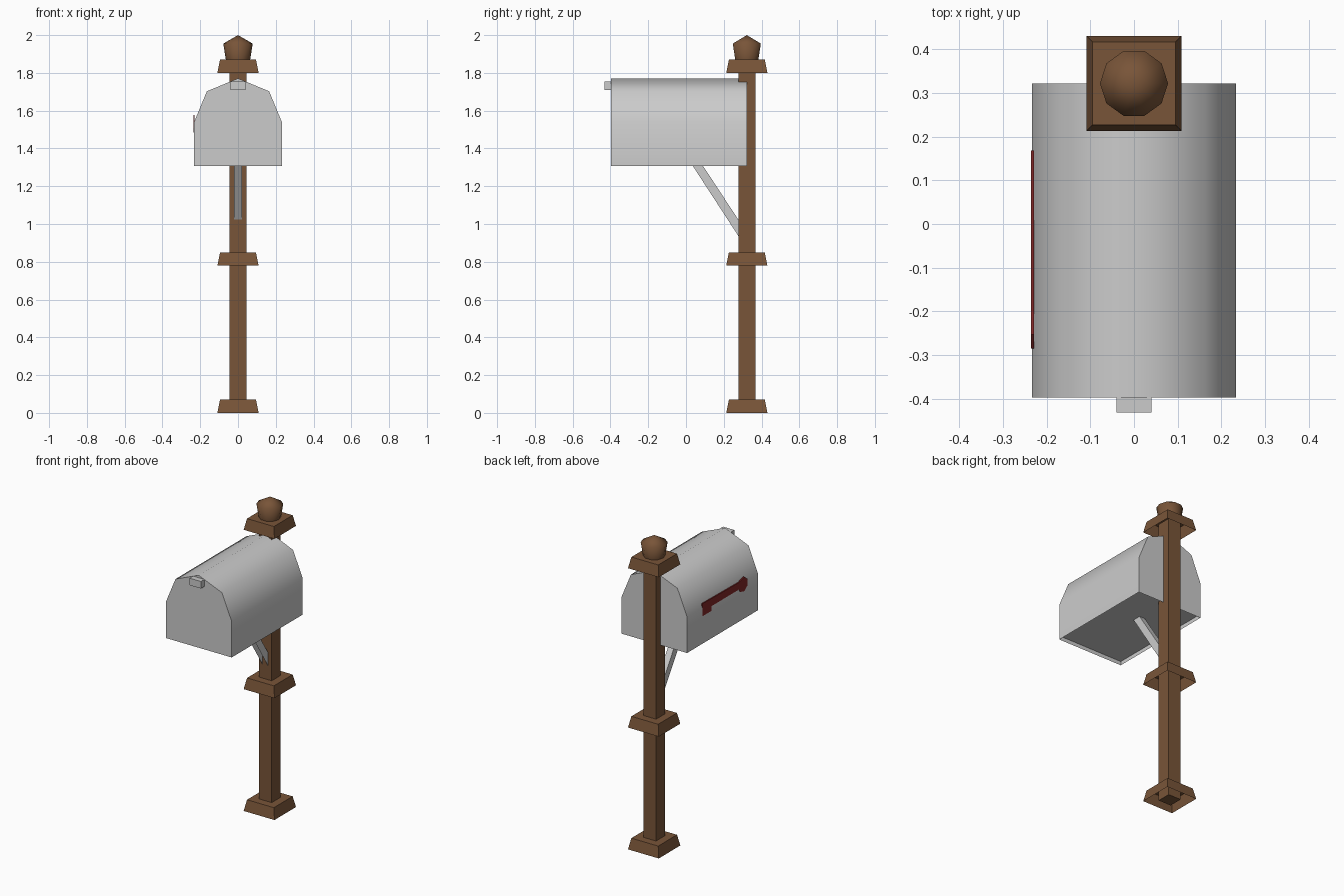
import bpy, bmesh, math

if "Cube" in bpy.data.objects:
    bpy.data.objects.remove(bpy.data.objects["Cube"])

def material(name, rgb):
    m = bpy.data.materials.new(name)
    m.diffuse_color = (*rgb, 1)
    m.use_nodes = True
    m.node_tree.nodes["Principled BSDF"].inputs["Base Color"].default_value = m.diffuse_color
    return m

WOOD = material("wood", (0.19, 0.09, 0.04))
RED = material("red_paint", (0.22, 0.02, 0.02))
POST_Y = 0.322

def build(name, verts, faces, mat=None, smooth=None):
    me = bpy.data.meshes.new(name)
    me.from_pydata(verts, [], faces)
    bm = bmesh.new()
    bm.from_mesh(me)
    bmesh.ops.recalc_face_normals(bm, faces=bm.faces)
    bm.to_mesh(me)
    bm.free()
    ob = bpy.data.objects.new(name, me)
    bpy.context.collection.objects.link(ob)
    if mat:
        me.materials.append(mat)
    if smooth:
        bpy.ops.object.select_all(action='DESELECT')
        ob.select_set(True)
        bpy.context.view_layer.objects.active = ob
        bpy.ops.object.shade_smooth_by_angle(angle=math.radians(smooth))
    return ob

def frustum(name, r0, r1, z0, z1, mat, bottom=False):
    """Square tapered block around the post axis, open below unless asked."""
    sq = [(-1, -1), (1, -1), (1, 1), (-1, 1)]
    verts = [(x * r, POST_Y + y * r, z) for r, z in ((r0, z0), (r1, z1)) for x, y in sq]
    faces = [(i, (i + 1) % 4, (i + 1) % 4 + 4, i + 4) for i in range(4)] + [(4, 5, 6, 7)]
    if bottom:
        faces.append((3, 2, 1, 0))
    return build(name, verts, faces, mat)

def prism(name, ring_a, ring_b, mat=None, skip=(), smooth=None):
    """Closed prism between two matching outlines; skip drops side faces."""
    n = len(ring_a)
    faces = [tuple(range(n)), tuple(range(2 * n - 1, n - 1, -1))]
    faces += [(i, (i + 1) % n, (i + 1) % n + n, i + n) for i in range(n) if i not in skip]
    return build(name, ring_a + ring_b, faces, mat, smooth)

# Post and its three flared collars
frustum("post", 0.045, 0.045, 0, 1.85, WOOD, bottom=True)
for name, z in (("base_collar", 0), ("middle_collar", 0.78), ("top_collar", 1.8)):
    frustum(name, 0.109, 0.095, z, z + 0.07, WOOD)

# Faceted finial with smooth shading
N = 10
verts = [(r * math.cos(math.tau * i / N), POST_Y + r * math.sin(math.tau * i / N), z)
         for r, z in ((0.064, 1.868), (0.078, 1.955)) for i in range(N)] + [(0, POST_Y, 2.0)]
faces = [(i, (i + 1) % N, (i + 1) % N + N, i + N) for i in range(N)]
faces += [(i + N, (i + 1) % N + N, 2 * N) for i in range(N)]
build("finial", verts, faces, WOOD, smooth=100)

# Mailbox shell: half-octagon roof over straight walls, open below
W, FRONT, BACK, LOW, SPRING = 0.233, -0.397, 0.322, 1.307, 1.538
outline = [(-W, LOW), (W, LOW)]
outline += [(W * math.cos(math.pi * i / 4), SPRING + W * math.sin(math.pi * i / 4)) for i in range(5)]
prism("mailbox_shell", [(x, FRONT, z) for x, z in outline],
      [(x, BACK, z) for x, z in outline], skip=(0,), smooth=50)

# Recessed floor
F = LOW + 0.025
build("mailbox_floor", [(-W, FRONT, F), (-W, BACK, F), (W, BACK, F), (W, FRONT, F)], [(0, 1, 2, 3)])

# Door handle
handle = [(-0.04, 1.71), (0.04, 1.71), (0.04, 1.755), (-0.04, 1.755)]
prism("door_handle", [(x, -0.432, z) for x, z in handle], [(x, FRONT, z) for x, z in handle])

# Diagonal brace: channel open on its underside
brace = [(0.02, F), (0.277, 0.937), (0.277, 1.023), (0.074, F)]
prism("brace", [(-0.02, y, z) for y, z in brace], [(0.02, y, z) for y, z in brace], skip=(0, 1, 3))

# Signal flag on the left wall: tab, bar and rounded pivot
flag = [(0.168, 1.565), (0.168, 1.485), (0.08, 1.485), (0.08, 1.515), (-0.2, 1.515)]
flag += [(-0.243 + 0.047 * math.cos(math.radians(a)), 1.53 + 0.047 * math.sin(math.radians(a)))
         for a in range(-50, -311, -52)][:6]
flag.append((-0.2, 1.56))
prism("signal_flag", [(-0.236, y, z) for y, z in flag], [(-0.229, y, z) for y, z in flag], RED)
